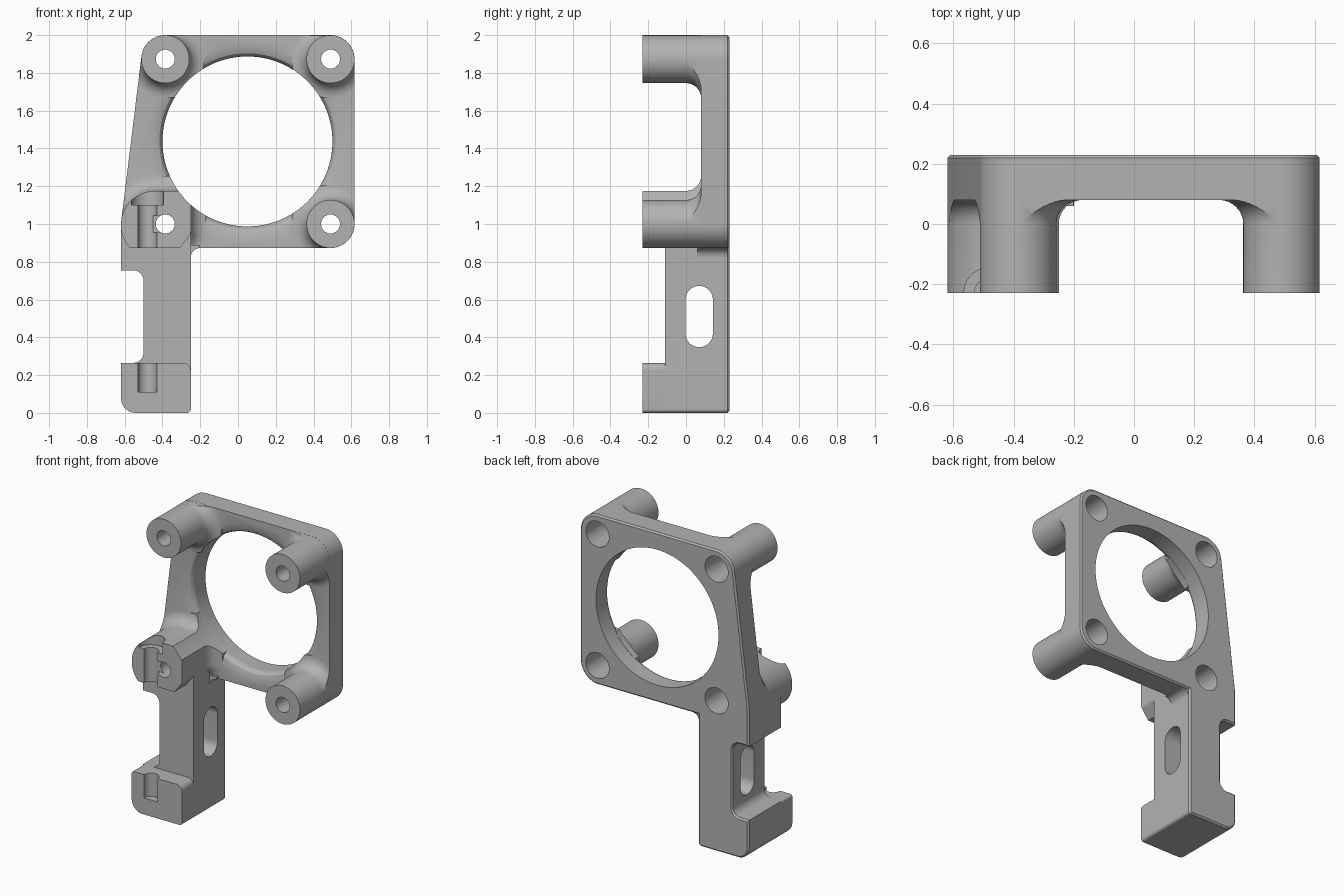
import bpy, bmesh, math

if "Cube" in bpy.data.objects:
    bpy.data.objects.remove(bpy.data.objects["Cube"])

SIDES = 96
FRONT, FACE, BACK = -0.23, 0.08, 0.23
FILLET = 0.08

grey = bpy.data.materials.new("plain grey")
grey.use_nodes = True
grey.diffuse_color = (0.45, 0.45, 0.45, 1)
grey.node_tree.nodes["Principled BSDF"].inputs["Base Color"].default_value = (0.45, 0.45, 0.45, 1)

PLACE = {"x": lambda u, v, t: (t, u, v),
         "y": lambda u, v, t: (u, t, v),
         "z": lambda u, v, t: (u, v, t)}


def loft(name, circles, steps, axis="y"):
    """Solid whose section is the hull of circles (u, v, r); steps are (depth, offset)."""
    bm = bmesh.new()
    rings = []
    for t, d in steps:
        ring = []
        for i in range(SIDES):
            a = math.tau * i / SIDES
            c, s = math.cos(a), math.sin(a)
            u, v, r = max(circles, key=lambda k: k[0] * c + k[1] * s + k[2])
            ring.append(bm.verts.new(PLACE[axis](u + (r + d) * c, v + (r + d) * s, t)))
        rings.append(ring)
    for low, high in zip(rings, rings[1:]):
        for i in range(SIDES):
            j = (i + 1) % SIDES
            bm.faces.new((low[i], low[j], high[j], high[i]))
    bm.faces.new(rings[0])
    bm.faces.new(rings[-1])
    bmesh.ops.recalc_face_normals(bm, faces=bm.faces)
    mesh = bpy.data.meshes.new(name)
    bm.to_mesh(mesh)
    bm.free()
    mesh.materials.append(grey)
    obj = bpy.data.objects.new(name, mesh)
    bpy.context.collection.objects.link(obj)
    return obj


def box(x0, x1, z0, z1, r=0.02):
    """Corner circles of a rounded rectangle."""
    return [(x, z, r) for x in (x0 + r, x1 - r) for z in (z0 + r, z1 - r)]


def combine(obj, other, operation, keep=False):
    mod = obj.modifiers.new(operation, "BOOLEAN")
    mod.operation, mod.object, mod.solver = operation, other, "EXACT"
    bpy.context.view_layer.objects.active = obj
    bpy.ops.object.modifier_apply(modifier=mod.name)
    if not keep:
        bpy.data.objects.remove(other)


def flare(start):
    """Straight front, then a concave fillet running into the plate."""
    arc = [math.pi / 2 * i / 8 for i in range(9)]
    curve = [(FACE - FILLET + FILLET * math.sin(a), FILLET * (1 - math.cos(a))) for a in arc]
    return [(start, 0)] + curve + [(FACE + 0.04, FILLET)]


BACK_EDGE = [(BACK - 0.01, 0), (BACK, -0.01)]
left, right, low, high, boss_r = -0.385, 0.49, 1.0, 1.873, 0.127
ring = [(0.05, 1.437, 0.45)]
outline = [(left, high, boss_r), (right, high, boss_r), (right, low, boss_r),
           (-0.59, 1.0, 0.03), (-0.59, 0.903, 0.03)]

# Plate with a softened front edge around the large opening
body = loft("fan_bracket", outline, [(FACE, 0)] + BACK_EDGE)
soft = [(FACE - 0.01, 0.05)]
for i in range(7):
    a = math.pi / 2 * i / 6
    soft.append((FACE + 0.05 * math.sin(a), 0.05 * (1 - math.sin(math.acos(1 - math.sin(a))))))
combine(body, loft("ring_edge", ring, soft + [(BACK + 0.1, 0)]), "DIFFERENCE")

# Bosses and clamp block flowing into the plate
clip = loft("outline_clip", outline, [(-0.5, -0.0005), (BACK - 0.03, -0.0005)])
clamp = [(-0.44, 0.995, 0.18), (-0.55, 0.99, 0.07), (-0.29, 0.96, 0.04), (-0.26, 1.165, 0.01)]
for name, shape in (("boss_a", [(left, high, boss_r)]), ("boss_b", [(right, high, boss_r)]),
                    ("boss_c", [(right, low, boss_r)]), ("clamp_block", clamp)):
    part = loft(name, shape, flare(FRONT))
    combine(part, clip, "INTERSECT", keep=True)
    combine(body, part, "UNION")
bpy.data.objects.remove(clip)

# Arm with its side notch, and the foot at its lower end
heel = [(-0.54, 0.08, 0.08), (-0.27, 0.02, 0.02)]
arm = loft("arm", heel + [(-0.60, 0.98, 0.02), (-0.27, 0.98, 0.02)], [(-0.11, 0)] + BACK_EDGE)
notch = box(-1, -0.5, 0.265, 0.755, 0.055)
combine(arm, loft("notch", notch, [(-0.4, 0), (BACK - 0.01, 0), (BACK + 0.01, 0.02)]), "DIFFERENCE")
foot = heel + [(-0.605, 0.25, 0.015), (-0.29, 0.225, 0.04)]
combine(arm, loft("foot", foot, [(FRONT, 0), (0.0, 0)]), "UNION")
combine(body, arm, "UNION")

# Rounded inner corner between arm and plate
corner = loft("corner", box(-0.27, -0.2, 0.823, 0.89, 0.001), [(0.06, 0), (BACK - 0.01, 0)])
combine(corner, loft("corner_cut", [(-0.2, 0.823, 0.05)], [(-0.1, 0), (0.4, 0)]), "DIFFERENCE")
combine(body, corner, "UNION")

# Large opening, screw holes with wide rear bores, arm slot
combine(body, loft("opening", ring, [(-0.4, 0), (0.4, 0)]), "DIFFERENCE")
for x in (left, right):
    for z in (low, high):
        steps = [(-0.4, 0), (-0.05, 0), (-0.049, 0.035), (0.4, 0.035)]
        combine(body, loft("screw_hole", [(x, z, 0.05)], steps), "DIFFERENCE")
slot = [(0.07, 0.42, 0.072), (0.07, 0.6, 0.072)]
combine(body, loft("slot", slot, [(-0.8, 0), (0, 0)], "x"), "DIFFERENCE")

# Half-round upright grooves in the clamp block and foot
groove = [(-0.48, FRONT, 0.05)]
for steps in ([(0.11, 0), (0.4, 0)], [(0.85, 0), (1.1, 0), (1.101, 0.035), (1.3, 0.035)]):
    combine(body, loft("groove", groove, steps, "z"), "DIFFERENCE")
link = box(-0.45, -0.385, 0.955, 1.045, 0.005)
combine(body, loft("groove_link", link, [(-0.4, 0), (-0.19, 0)]), "DIFFERENCE")

# Smooth curved faces, keep crisp edges
bpy.ops.object.select_all(action="DESELECT")
body.select_set(True)
bpy.context.view_layer.objects.active = body
bpy.ops.object.shade_smooth_by_angle(angle=math.radians(30))
